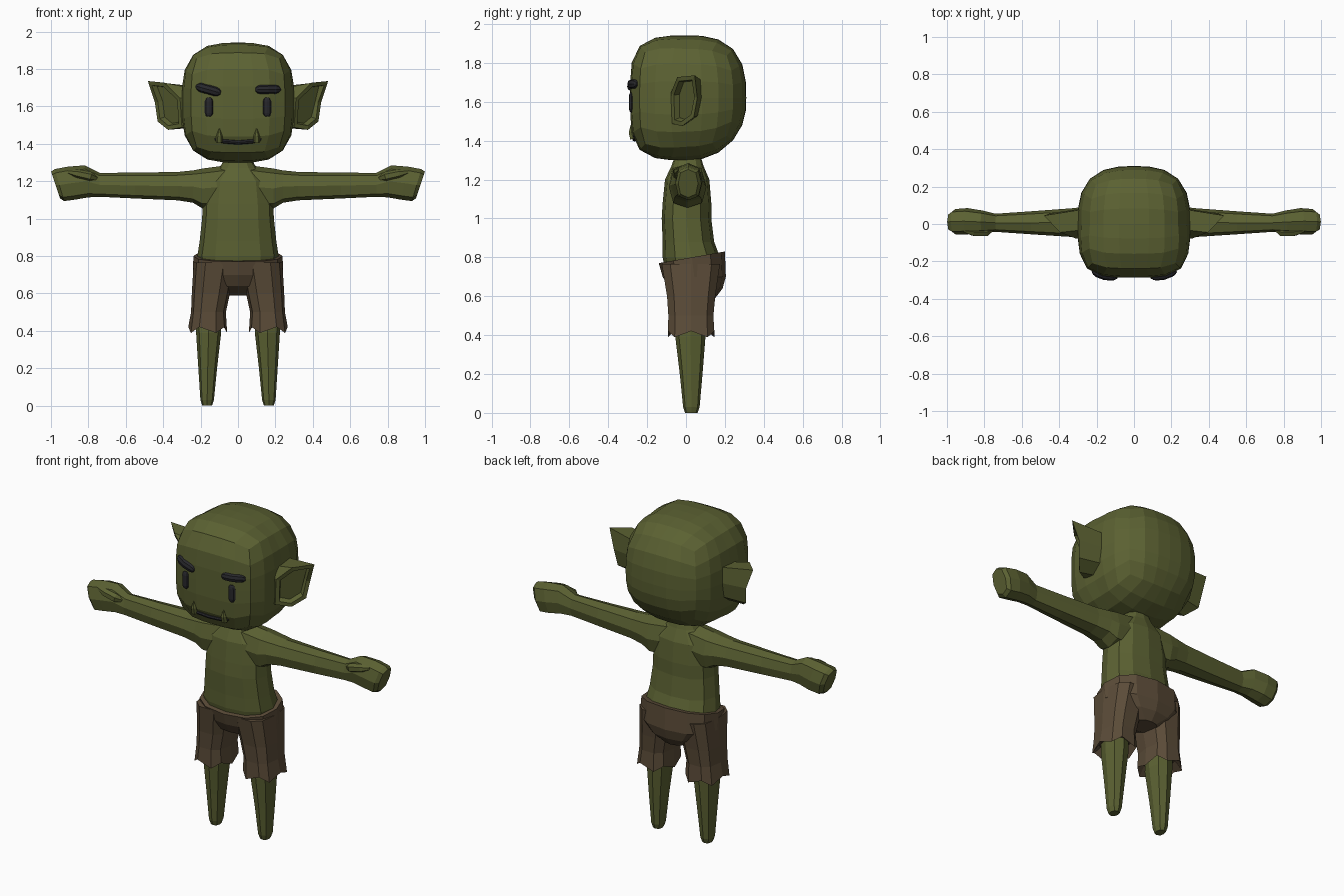
import bpy, bmesh, math
from mathutils import Vector
from mathutils.bvhtree import BVHTree

if "Cube" in bpy.data.objects:
    bpy.data.objects.remove(bpy.data.objects["Cube"])

def material(name, rgb):
    m = bpy.data.materials.new(name)
    m.diffuse_color = (*rgb, 1)
    m.use_nodes = True
    m.node_tree.nodes["Principled BSDF"].inputs["Base Color"].default_value = m.diffuse_color
    return m

SKIN = material("olive green skin", (0.105, 0.120, 0.032))
CLOTH = material("brown cloth", (0.105, 0.072, 0.040))
DARK = material("near black", (0.020, 0.020, 0.024))
X, Y, Z = Vector((1, 0, 0)), Vector((0, 1, 0)), Vector((0, 0, 1))

def finish(name, bm, mat, mirror=False):
    me = bpy.data.meshes.new(name)
    bm.to_mesh(me)
    bm.free()
    me.materials.append(mat)
    ob = bpy.data.objects.new(name, me)
    bpy.context.collection.objects.link(ob)
    if mirror:
        ob.modifiers.new("mirror", 'MIRROR').use_mirror_merge = False
    return ob

def skin(rings):
    """Bridge rings of points into a capped bmesh; the last face is the end cap."""
    bm = bmesh.new()
    vs = [[bm.verts.new(p) for p in r] for r in rings]
    n = len(vs[0])
    bm.faces.new(vs[0][::-1])
    for a, b in zip(vs, vs[1:]):
        for i in range(n):
            j = (i + 1) % n
            bm.faces.new((a[i], a[j], b[j], b[i]))
    bm.faces.new(vs[-1])
    bmesh.ops.recalc_face_normals(bm, faces=bm.faces[:])
    return bm

def ring(c, u, v, n, p=2.4):
    sp = lambda t: math.copysign(abs(t) ** (2 / p), t)
    return [Vector(c) + u * sp(math.cos(2 * math.pi * i / n))
            + v * sp(math.sin(2 * math.pi * i / n)) for i in range(n)]

def upright(rows, n, p=2.4, tilt=0):
    """rows: z, centre x, half width, front y, back y"""
    return [ring((cx, (f + b) / 2, z), X * rx, Y * (b - f) / 2 + Z * tilt, n, p)
            for z, cx, rx, f, b in rows]

def tube(name, pts, radii, mat, mirror=False, n=8, depth=1.0):
    rings = []
    for i, p in enumerate(pts):
        t = (pts[min(i + 1, len(pts) - 1)] - pts[max(i - 1, 0)]).normalized()
        u = t.cross(Y).normalized()
        rings.append(ring(p, u * radii[i], u.cross(t) * radii[i] * depth, n, 2))
    return finish(name, skin(rings), mat, mirror)

# Head: rounded box, flatter at the face, sloping in at the back of the jaw
bm = bmesh.new()
bmesh.ops.create_cube(bm, size=2)
bmesh.ops.subdivide_edges(bm, edges=bm.edges[:], cuts=5, use_grid_fill=True)
for v in bm.verts:
    d = Vector([math.tan(c * math.pi / 4) for c in v.co])
    d.normalize()
    p = 2.8 + 1.3 * max(0, -d.y)
    d *= sum(abs(c) ** p for c in d) ** (-1 / p)
    if d.y > 0 and d.z < 0:
        d.z *= 1 - 0.22 * d.y ** 2
    v.co = (d.x * 0.302, d.y * (0.31 if d.y > 0 else 0.287), 1.62 + d.z * 0.322)
bmesh.ops.recalc_face_normals(bm, faces=bm.faces[:])
face_tree = BVHTree.FromBMesh(bm)
finish("head", bm, SKIN)

def on_face(x, z):
    return face_tree.ray_cast(Vector((x, -2, z)), Y)[0]

def stroke(name, x0, z0, x1, z1, r, bend=0, mirror=False, depth=0.6):
    """Rounded bar lying on the face"""
    ts = (0, 0.08, 0.2, 0.5, 0.8, 0.92, 1)
    pts = [on_face(x0 + (x1 - x0) * t, z0 + (z1 - z0) * t - bend * 4 * t * (1 - t)) for t in ts]
    tube(name, pts, [r * k for k in (0.4, 0.8, 1, 1, 1, 0.8, 0.4)], DARK, mirror, 8, depth)

# Face details
stroke("eyes", 0.155, 1.545, 0.155, 1.648, 0.023, mirror=True)
stroke("right_brow", -0.222, 1.708, -0.093, 1.672, 0.025, depth=0.8)
stroke("left_brow", 0.093, 1.690, 0.226, 1.692, 0.024, depth=0.8)
stroke("mouth", -0.125, 1.425, 0.125, 1.425, 0.012, bend=0.017, depth=1)
base = on_face(0.1, 1.42)
tube("tusks", [base + Vector((0, -0.004, -0.01)), base + Vector((0, -0.014, 0.025)),
               base + Vector((0, -0.016, 0.062))], [0.019, 0.016, 0.002], SKIN, True, 6)

# Ears: flared cup with an inset hollow
rim = [(0.31, -0.078, 1.645), (0.395, -0.045, 1.727), (0.482, 0.045, 1.736), (0.444, 0.058, 1.62),
       (0.43, 0.04, 1.52), (0.374, -0.02, 1.475), (0.30, -0.072, 1.488)]
root = [(0.26, y, z) for y, z in ((-0.075, 1.65), (-0.03, 1.70), (0.08, 1.71), (0.085, 1.62),
                                  (0.065, 1.53), (0, 1.485), (-0.065, 1.50))]
bm = skin([root, rim])
bm.faces.ensure_lookup_table()
cap = bm.faces[-1]
bmesh.ops.inset_region(bm, faces=[cap], thickness=0.022, use_even_offset=True)
bmesh.ops.inset_region(bm, faces=[cap], thickness=0.008, depth=-0.03, use_even_offset=True)
finish("ears", bm, SKIN, True)

# Torso and neck
finish("torso", skin(upright([
    (0.70, 0, 0.20, -0.10, 0.16), (0.80, 0, 0.217, -0.12, 0.175), (0.88, 0, 0.205, -0.12, 0.145),
    (1.00, 0, 0.192, -0.125, 0.13), (1.08, 0, 0.188, -0.12, 0.13), (1.20, 0, 0.17, -0.108, 0.12),
    (1.27, 0, 0.10, -0.075, 0.09), (1.34, 0, 0.06, -0.05, 0.07)], 12)), SKIN)

# Arms and fists: x, front y, back y, bottom z, top z, lean of the end
arm = [(0.04, -0.09, 0.10, 1.06, 1.288, 0), (0.19, -0.088, 0.105, 1.055, 1.268, 0),
       (0.24, -0.08, 0.098, 1.085, 1.258, 0), (0.32, -0.07, 0.085, 1.098, 1.25, 0),
       (0.55, -0.055, 0.068, 1.108, 1.246, 0), (0.74, -0.042, 0.055, 1.117, 1.245, 0),
       (0.81, -0.05, 0.072, 1.114, 1.285, 0.01), (0.89, -0.055, 0.085, 1.102, 1.278, 0.02),
       (0.955, -0.055, 0.08, 1.094, 1.265, 0.025), (0.975, -0.04, 0.062, 1.108, 1.252, 0.024)]
finish("arms", skin([ring((x, (f + b) / 2, (lo + hi) / 2), Y * (b - f) / 2,
                          Z * (hi - lo) / 2 + X * k, 8, 2.6)
                     for x, f, b, lo, hi, k in arm]), SKIN, True)
tube("thumbs", [Vector(p) for p in ((0.76, -0.025, 1.215), (0.79, -0.042, 1.225),
                                    (0.86, -0.042, 1.24), (0.91, -0.035, 1.25))],
     [0.015, 0.026, 0.024, 0.010], SKIN, True, 6)

# Legs
finish("legs", skin(upright([
    (0.50, 0.157, 0.068, -0.05, 0.10), (0.39, 0.157, 0.067, -0.055, 0.10),
    (0.20, 0.162, 0.050, -0.032, 0.085), (0.03, 0.165, 0.036, -0.015, 0.070),
    (0.00, 0.165, 0.026, -0.005, 0.060)], 8)), SKIN, True)

# Shorts: seat plus two flared legs with a ragged hem
waist = upright([(0.80, 0, 0.239, -0.14, 0.20)], 12, tilt=0.03)
finish("shorts_seat", skin(waist + upright([
    (0.70, 0, 0.240, -0.12, 0.205), (0.64, 0, 0.17, -0.085, 0.188),
    (0.59, 0, 0.07, 0.02, 0.15)], 12)), CLOTH)
rows = upright([(0.765, 0.125, 0.112, -0.13, 0.18), (0.60, 0.145, 0.102, -0.102, 0.155),
                (0.50, 0.158, 0.093, -0.095, 0.145), (0.405, 0.162, 0.104, -0.097, 0.15),
                (0.45, 0.157, 0.075, -0.065, 0.11)], 10, 2.8)
for i, p in enumerate(rows[3]):
    p.z += 0.016 * (-1) ** i
finish("shorts_legs", skin(rows), CLOTH, True)
